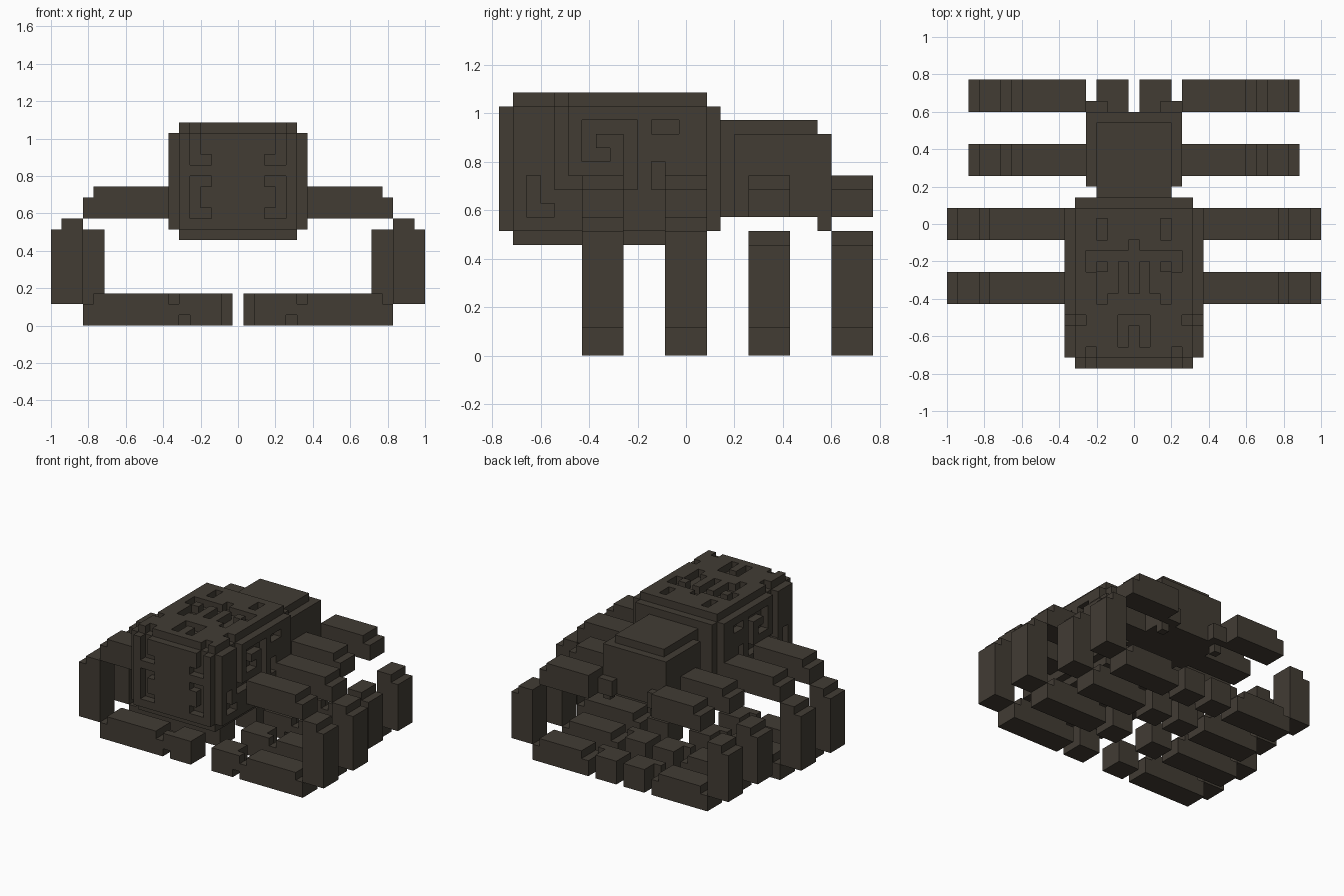
import bpy, bmesh

if "Cube" in bpy.data.objects:
    bpy.data.objects.remove(bpy.data.objects["Cube"])

U = 2 / 35  # size of one block

shell = bpy.data.materials.new("dark_brown_shell")
shell.diffuse_color = (0.054, 0.045, 0.034, 1)
shell.use_nodes = True
shell.node_tree.nodes["Principled BSDF"].inputs["Base Color"].default_value = shell.diffuse_color


def cells(box):
    """All unit blocks inside (x0, x1, y0, y1, z0, z1)."""
    x0, x1, y0, y1, z0, z1 = box
    return {(x0 + i, y0 + j, z0 + k)
            for i in range(round(x1 - x0))
            for j in range(round(y1 - y0))
            for k in range(round(z1 - z0))}


def gather(boxes, mirror=False):
    out = set()
    for b in boxes:
        out |= cells(b)
    if mirror:
        out |= {(-x - 1, y, z) for x, y, z in out}
    return out


def build(name, solid):
    """Skin the outside of a set of blocks."""
    bm = bmesh.new()
    verts = {}

    def vert(p):
        if p not in verts:
            verts[p] = bm.verts.new([c * U for c in p])
        return verts[p]

    for c in solid:
        for axis in range(3):
            for side in (0, 1):
                near = list(c)
                near[axis] += 1 if side else -1
                if tuple(near) in solid:
                    continue
                a, b = (axis + 1) % 3, (axis + 2) % 3
                loop = []
                for da, db in ((0, 0), (1, 0), (1, 1), (0, 1)):
                    p = list(c)
                    p[axis] += side
                    p[a] += da
                    p[b] += db
                    loop.append(vert(tuple(p)))
                bm.faces.new(loop if side else loop[::-1])
    me = bpy.data.meshes.new(name)
    bm.to_mesh(me)
    bm.free()
    me.materials.append(shell)
    ob = bpy.data.objects.new(name, me)
    bpy.context.collection.objects.link(ob)
    return ob


# Main body: three crossing blocks give the stepped edges
body = gather([
    (-6.5, 6.5, -12.5, 1.5, 9, 18),
    (-5.5, 5.5, -13.5, 2.5, 9, 18),
    (-5.5, 5.5, -12.5, 1.5, 8, 19),
])

# Grooves in the top plate
top_grooves = [
    (2.5, 3.5, -1.5, 0.5, 18, 19),
    (-0.5, 0.5, -6.5, -1.5, 18, 19),
    (0.5, 3.5, -3.5, -2.5, 18, 19),
    (3.5, 4.5, -4.5, -2.5, 18, 19),
    (1.5, 2.5, -6.5, -3.5, 18, 19),
    (2.5, 3.5, -7.5, -4.5, 18, 19),
    (4.5, 6.5, -9.5, -8.5, 18, 19),
    (0.5, 1.5, -11.5, -8.5, 18, 19),
    (-0.5, 0.5, -9.5, -8.5, 18, 19),
    (3.5, 4.5, -12.5, -11.5, 18, 19),
]
# Grooves in the front plate
front_grooves = [
    (3.5, 4.5, -13.5, -12.5, 15, 18),
    (2.5, 3.5, -13.5, -12.5, 15, 16),
    (3.5, 4.5, -13.5, -12.5, 10, 14),
    (2.5, 3.5, -13.5, -12.5, 13, 14),
    (2.5, 3.5, -13.5, -12.5, 10, 11),
]
# Grooves in the side plates: (y0, y1, z0, z1)
side_grooves = [
    (-9.5, -8.5, 12, 18), (-8.5, -3.5, 12, 13), (-4.5, -3.5, 13, 17),
    (-7.5, -4.5, 16, 17), (-7.5, -6.5, 14, 16), (-6.5, -5.5, 14, 15),
    (-2.5, -0.5, 16, 17), (-2.5, -1.5, 12, 14),
    (-11.5, -10.5, 10, 13), (-10.5, -9.5, 10, 11),
]
grooves = top_grooves + front_grooves + [(5.5, 6.5) + g for g in side_grooves]
build("body", body - gather(grooves, True))

# Rear section with raised lid and leg mounts
rear = gather([
    (-4.5, 4.5, 3.5, 10.5, 10, 16),
    (-3.5, 3.5, 2.5, 3.5, 10, 17),
    (-3.5, 3.5, 3.5, 9.5, 16, 17),
])
rear |= gather([(2.5, 4.5, 10.5, 11.5, 10, 12),
                (3.5, 4.5, 9.5, 10.5, 9, 10)], True)
build("rear_section", rear)

# Four pairs of legs: y start, hip x, arm end, post x, post top, foot start, toe x
FRONT = (6.5, 13.5, 14.5, 9, 5.5, 1.5)
REAR = (4.5, 10.5, 12.5, 8, 4.5, 0.5)
for n, (y, kind) in enumerate([(-7.5, FRONT), (-1.5, FRONT), (4.5, REAR), (10.5, REAR)], 1):
    hip, arm, post, top, foot, toe = kind
    w = (y, y + 3)
    parts = {
        "upper_arm": [(hip, arm, *w, 10, 13), (arm, arm + 1, *w, 10, 12)],
        "shin": [(post, post + 3, *w, 2, top), (post, post + 2, *w, top, top + 1)],
        "foot": [(foot, post, *w, 0, 2), (foot + 1, post - 1, *w, 2, 3)],
        "toe": [(toe, toe + 3, *w, 0, 3), (toe + 3, toe + 4, y, y + 1, 1, 3)],
    }
    for part, boxes in parts.items():
        right = gather(boxes)
        build(f"{part}_{n}_right", right)
        build(f"{part}_{n}_left", {(-x - 1, j, z) for x, j, z in right})
